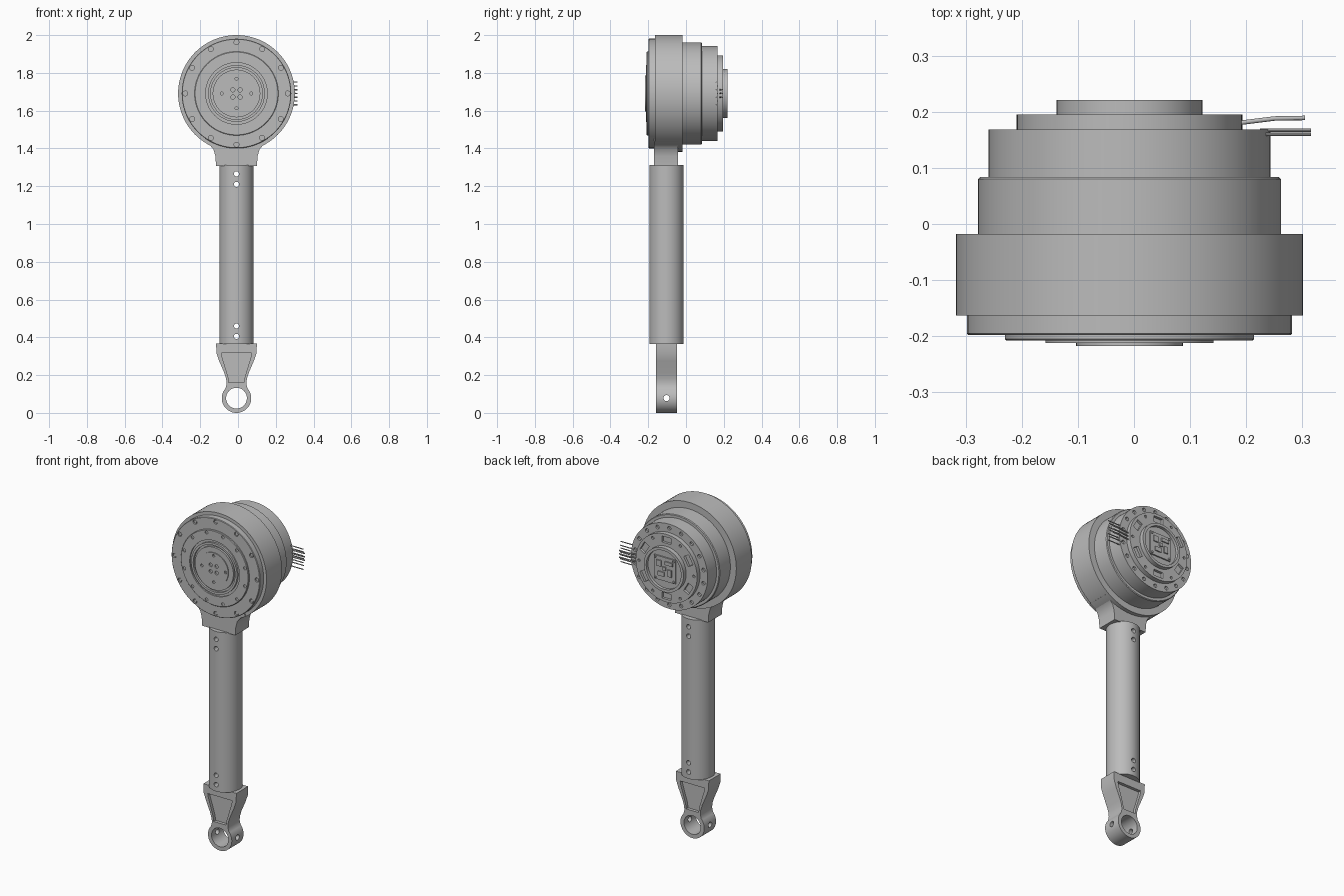
import bpy
import bmesh
from math import pi, sin, cos, radians
from mathutils import Matrix, Vector

if "Cube" in bpy.data.objects:
    bpy.data.objects.remove(bpy.data.objects["Cube"])

CX, CZ = -0.008, 1.691      # motor axis
CY = -0.103                 # limb axis depth

metal = bpy.data.materials.new("grey metal")
metal.use_nodes = True
COLOUR = (0.5, 0.5, 0.5, 1)
metal.diffuse_color = COLOUR
metal.node_tree.nodes["Principled BSDF"].inputs["Base Color"].default_value = COLOUR

ROT = {"x": Matrix.Rotation(pi / 2, 4, "Y"),
       "y": Matrix.Rotation(pi / 2, 4, "X"),
       "z": Matrix.Identity(4)}


def finish(name, bm):
    bmesh.ops.recalc_face_normals(bm, faces=bm.faces)
    mesh = bpy.data.meshes.new(name)
    bm.to_mesh(mesh)
    bm.free()
    mesh.materials.append(metal)
    obj = bpy.data.objects.new(name, mesh)
    bpy.context.collection.objects.link(obj)
    return obj


def add_cyl(bm, centre, radius, length, axis="y", seg=16):
    bmesh.ops.create_cone(bm, cap_ends=True, segments=seg, radius1=radius, radius2=radius,
                          depth=length, matrix=Matrix.Translation(centre) @ ROT[axis])


def add_box(bm, centre, size, spin=0):
    bmesh.ops.create_cube(bm, size=1, matrix=Matrix.Translation(centre)
                          @ Matrix.Rotation(spin, 4, "Y") @ Matrix.Diagonal((*size, 1)))


def add_prism(bm, half, y0, y1):
    """Mirror a half outline of (x, z) points and extrude it in depth."""
    outline = half + [(-x, z) for x, z in reversed(half) if x > 1e-5]
    face = bm.faces.new([bm.verts.new((CX + x, y0, z)) for x, z in outline])
    new = bmesh.ops.extrude_face_region(bm, geom=[face])["geom"]
    bmesh.ops.translate(bm, vec=(0, y1 - y0, 0),
                        verts=[v for v in new if isinstance(v, bmesh.types.BMVert)])


def lathe(name, profile):
    """Spin (radius, y) points around the motor axis."""
    bm = bmesh.new()
    vs = [bm.verts.new((CX + r, y, CZ)) for r, y in profile]
    es = [bm.edges.new(pair) for pair in zip(vs, vs[1:])]
    bmesh.ops.spin(bm, geom=vs + es, cent=(CX, 0, CZ), axis=(0, 1, 0),
                   angle=2 * pi, steps=96)
    bmesh.ops.remove_doubles(bm, verts=bm.verts, dist=1e-5)
    return finish(name, bm)


def around(count, radius, y, start=0):
    for i in range(count):
        a = radians(start) + 2 * pi * i / count
        yield Vector((CX + radius * cos(a), y, CZ + radius * sin(a))), a


def cut(obj, bm):
    """Subtract the shapes in bm from obj."""
    cutter = finish("cutter", bm)
    cutter.hide_render = True
    mod = obj.modifiers.new("cut", "BOOLEAN")
    mod.operation, mod.solver, mod.object = "DIFFERENCE", "EXACT", cutter
    dg = bpy.context.evaluated_depsgraph_get()
    mesh = bpy.data.meshes.new_from_object(obj.evaluated_get(dg))
    obj.modifiers.clear()
    obj.data = mesh
    bpy.data.objects.remove(cutter)


# Motor housing with front flange and screw holes
housing = lathe("motor_housing", [
    (0, -.198), (.287, -.198), (.29, -.195), (.29, -.163), (.309, -.163),
    (.309, -.018), (0, -.018)])
holes, screws = bmesh.new(), bmesh.new()
for p, a in around(12, .271, -.198):
    add_cyl(holes, p, .013, .02)
    add_cyl(screws, p + Vector((0, .008, 0)), .009, .008)
cut(housing, holes)
finish("flange_screws", screws)

# Output plate and hub with grooves and bolt patterns
plate = lathe("output_plate", [
    (0, -.19), (0, -.2), (.137, -.2), (.137, -.212), (.15, -.212), (.15, -.2), (.163, -.2),
    (.163, -.208), (.219, -.208), (.222, -.205), (.222, -.19), (0, -.19)])
holes = bmesh.new()
for p, a in around(12, .205, -.208, 15):
    add_cyl(holes, p, .009, .012)
cut(plate, holes)

hub = lathe("output_hub", [
    (0, -.217), (.095, -.217), (.095, -.212), (.126, -.212), (.126, -.195), (0, -.195)])
holes = bmesh.new()
for p, a in around(4, .078, -.217):
    add_cyl(holes, p, .008, .016)
for p, a in around(4, .027, -.217, 45):
    add_cyl(holes, p, .011, .016)
cut(hub, holes)

# Rear motor body, stepped
rear = lathe("rear_body", [
    (0, -.03), (.27, -.03), (.27, .08), (.266, .084), (.251, .084), (.251, .168), (0, .168)])
holes = bmesh.new()
for p, a in around(18, .227, .168, 10):
    add_cyl(holes, p, .011, .024)
cut(rear, holes)

# Rear cover with windows and a recessed centre
cover = lathe("rear_cover", [
    (0, .16), (.201, .16), (.201, .195), (.13, .195), (.13, .221), (.114, .221),
    (.114, .204), (0, .204)])
windows = bmesh.new()
for p, a in around(6, .166, .195, 30):
    add_box(windows, p, (.036, .03, .06), -a)
for p, a in around(6, .18, .195):
    add_cyl(windows, p, .008, .02)
cut(cover, windows)

# Circuit board with components
board = bmesh.new()
add_box(board, (CX, .208, CZ), (.14, .008, .14))
for x, z, w, h in [(-.03, .04, .05, .02), (.035, .03, .03, .035), (-.035, -.015, .025, .04),
                   (.02, -.03, .04, .025), (0, .005, .02, .02)]:
    add_box(board, (CX + x, .214, CZ + z), (w, .01, h))
for sx in (-1, 1):
    for sz in (-1, 1):
        add_cyl(board, (CX + .06 * sx, .214, CZ + .06 * sz), .006, .008)
finish("circuit_board", board)

# Wires and connector pins leaving the left side
wires = bmesh.new()
for i in range(7):
    z = CZ - .06 + .02 * i
    add_cyl(wires, (.27, .160 + .007 * (i % 2), z), .003, .09, "x", 8)
finish("connector_pins", wires)
for i, z in enumerate((-.02, 0, .02)):
    curve = bpy.data.curves.new("wire", "CURVE")
    curve.dimensions, curve.bevel_depth, curve.bevel_resolution = "3D", .004, 2
    curve.use_fill_caps = True
    path = curve.splines.new("POLY")
    path.points.add(3)
    for pt, (x, y) in zip(path.points, [(.17, .178), (.21, .183), (.25, .188), (.305, .189)]):
        pt.co = (x, y, CZ + z, 1)
    curve.materials.append(metal)
    bpy.context.collection.objects.link(bpy.data.objects.new("wire_%d" % (i + 1), curve))

# Neck flaring from the tube into the housing
neck = bmesh.new()
add_prism(neck, [(.108, 1.308), (.112, 1.36), (.122, 1.395), (.145, 1.422), (.175, 1.436),
                 (.1, 1.6)], -.169, -.042)
finish("neck", neck)

# Tube with through holes
tube = bmesh.new()
add_cyl(tube, (CX, CY, .8385), .091, .947, "z", 64)
tube = finish("arm_tube", tube)
holes = bmesh.new()
for z in (.405, .46, 1.21, 1.265):
    add_cyl(holes, (CX, CY, z), .0135, .3, seg=24)
cut(tube, holes)

# End fitting: tapered web running into a ring, with pockets on both sides
EYE = .078
half = [(.108, .368), (.106, .315), (.092, .275), (.064, .21), (.055, .18), (.052, .155)]
half += [(EYE * cos(radians(a)), EYE + EYE * sin(radians(a))) for a in range(42, -91, -6)]
fitting = bmesh.new()
add_prism(fitting, half, CY - .055, CY + .055)
fitting = finish("end_fitting", fitting)
bore = bmesh.new()
add_cyl(bore, (CX, CY, EYE), .055, .3, seg=48)
cut(fitting, bore)
pin = bmesh.new()
add_cyl(pin, (CX, CY, EYE), .016, .3, "x", 24)
cut(fitting, pin)
pockets = bmesh.new()
for side in (-1, 1):
    add_prism(pockets, [(.08, .317), (.076, .295), (.044, .19), (.041, .162)],
              CY + side * .037, CY + side * .08)
cut(fitting, pockets)

# Smooth round surfaces, keep edges sharp
bpy.ops.object.select_all(action="DESELECT")
for obj in bpy.context.scene.objects:
    if obj.type == "MESH" and metal.name in obj.data.materials:
        obj.select_set(True)
        bpy.context.view_layer.objects.active = obj
bpy.ops.object.shade_smooth_by_angle(angle=radians(30))
